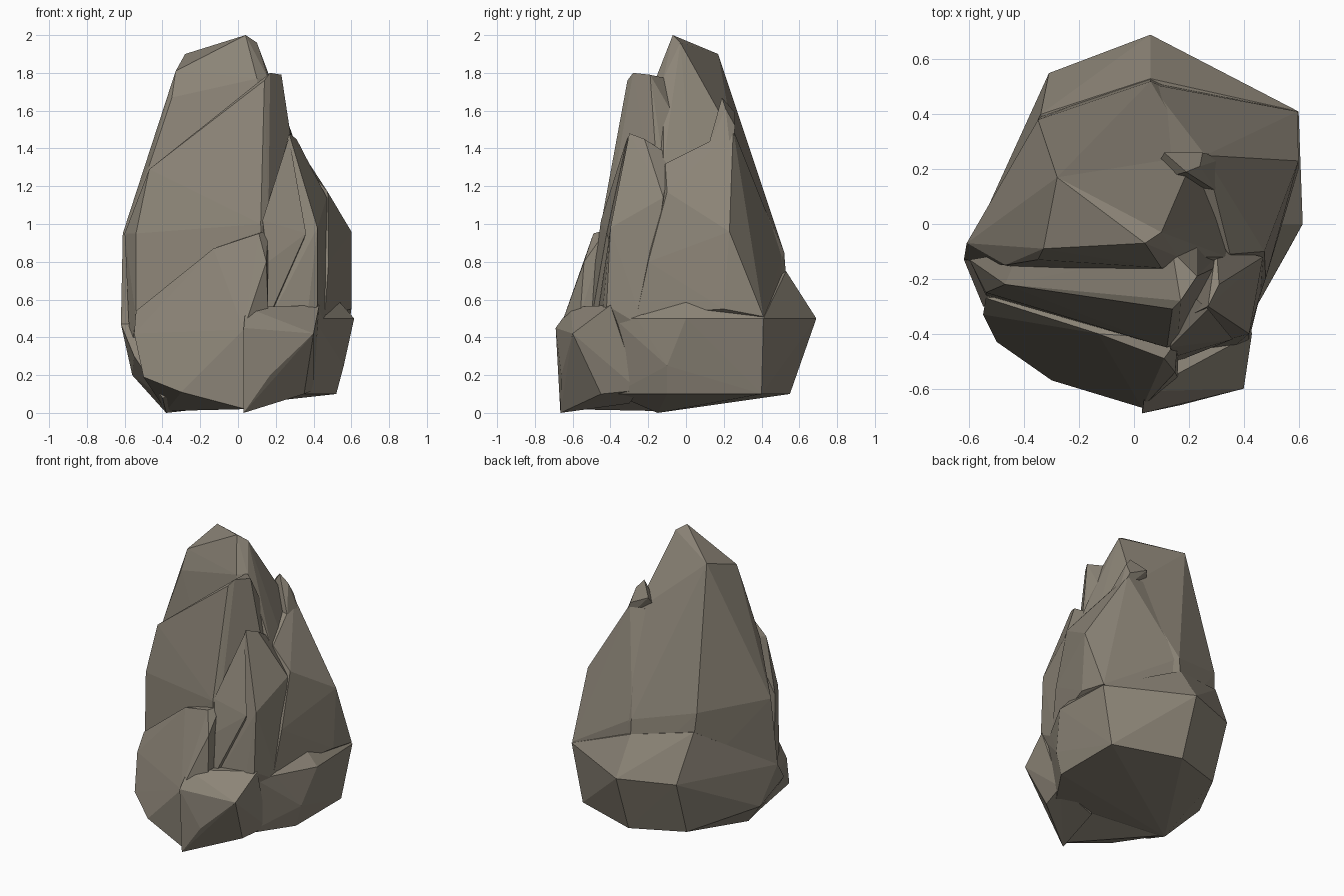
import bpy, bmesh

stone = bpy.data.materials.new("warm grey stone")
stone.diffuse_color = (0.265, 0.235, 0.187, 1)


def chunk(name, pts):
    """Flat-faced convex boulder chunk through a few corner points."""
    bm = bmesh.new()
    for p in pts:
        bm.verts.new(p)
    bmesh.ops.convex_hull(bm, input=bm.verts)
    loose = [v for v in bm.verts if not v.link_faces]
    bmesh.ops.delete(bm, geom=loose, context='VERTS')
    bmesh.ops.recalc_face_normals(bm, faces=bm.faces)
    me = bpy.data.meshes.new(name)
    bm.to_mesh(me)
    bm.free()
    me.materials.append(stone)
    ob = bpy.data.objects.new(name, me)
    bpy.context.collection.objects.link(ob)
    return ob


# main upper mass with the summit
rock = chunk("rock", [
    (0.04, -0.07, 2.0), (0.10, -0.03, 1.96), (-0.28, 0.17, 1.90), (-0.33, -0.09, 1.81),
    (0.02, 0.26, 1.52), (0.22, 0.25, 1.46), (0.16, -0.12, 1.77), (0.30, 0.02, 1.38),
    (-0.35, -0.13, 1.67), (0.10, -0.16, 1.77),
    (-0.47, -0.15, 1.31), (-0.61, -0.07, 0.95), (-0.35, 0.38, 0.95),
    (0.06, 0.52, 0.85), (0.34, -0.12, 1.32), (0.40, 0.25, 0.95), (0.40, -0.15, 0.95),
    (-0.62, -0.13, 0.47), (-0.31, 0.42, 0.45), (0.06, 0.55, 0.45),
    (0.45, 0.35, 0.45), (0.45, 0.0, 0.45), (0.2, -0.3, 0.45)])

# right shoulder
shoulder = chunk("right_shoulder", [
    (0.26, 0.25, 1.50), (0.35, -0.11, 1.32), (0.475, -0.10, 1.17), (0.60, 0.23, 0.96),
    (0.49, -0.03, 1.02), (0.48, -0.20, 0.80), (0.05, 0.25, 1.50), (0.06, 0.51, 0.85),
    (0.595, 0.41, 0.51), (0.60, 0.20, 0.55), (0.52, 0.0, 0.60), (0.46, -0.26, 0.52),
    (0.06, 0.53, 0.5), (0.0, 0.0, 0.5), (0.0, 0.0, 1.2)])

# wide base
base = chunk("base", [
    (0.06, 0.69, 0.50), (-0.31, 0.55, 0.50), (0.60, 0.41, 0.50), (0.615, 0.0, 0.50),
    (0.50, 0.0, 0.63), (0.52, 0.40, 0.10), (0.52, -0.10, 0.10), (0.06, 0.55, 0.10),
    (-0.30, 0.42, 0.12), (-0.38, -0.15, 0.0), (-0.56, -0.02, 0.2), (-0.62, -0.13, 0.47),
    (-0.55, -0.30, 0.30), (0.06, 0.53, 0.75), (-0.34, 0.40, 0.82), (0.56, -0.10, 0.25),
    (0.47, -0.26, 0.50), (0.40, -0.38, 0.50), (0.33, -0.38, 0.10), (-0.4, -0.35, 0.08)])

# tall front slab with a slanted top edge
slab = chunk("front_slab", [
    (0.14, -0.31, 1.76), (0.17, -0.28, 1.80), (0.23, -0.19, 1.79), (0.14, -0.10, 1.77),
    (0.23, -0.08, 1.60), (0.30, -0.12, 1.32), (0.38, -0.12, 0.8),
    (-0.47, -0.22, 1.29), (-0.42, -0.10, 1.32), (-0.60, -0.13, 0.95), (-0.54, -0.25, 0.95),
    (0.12, -0.45, 1.0), (0.16, -0.43, 0.95), (0.15, -0.46, 0.4),
    (-0.54, -0.26, 0.5), (-0.57, -0.16, 0.3), (0.2, -0.1, 0.4)])

# lower front layer
ledge = chunk("front_ledge", [
    (-0.13, -0.40, 0.87), (0.11, -0.49, 0.95), (0.16, -0.42, 0.97), (0.15, -0.54, 0.80),
    (0.16, -0.56, 0.52), (0.03, -0.61, 0.56), (0.03, -0.67, 0.44), (0.04, -0.65, 0.02),
    (-0.30, -0.57, 0.11), (-0.50, -0.43, 0.19), (-0.55, -0.33, 0.42), (-0.54, -0.27, 0.54),
    (-0.15, -0.30, 0.05), (-0.38, -0.15, 0.01), (0.15, -0.2, 0.1), (0.1, -0.2, 0.8)])

# pointed pillar on the front right
pillar = chunk("right_pillar", [
    (0.27, -0.30, 1.48), (0.31, -0.22, 1.45), (0.15, -0.36, 1.03), (0.42, -0.40, 0.98),
    (0.43, -0.25, 1.0), (0.42, -0.42, 0.57), (0.17, -0.47, 0.50), (0.30, -0.08, 1.36),
    (0.36, -0.45, 0.45), (0.47, -0.22, 0.45), (0.2, -0.15, 0.45), (0.47, -0.12, 1.14)])

# narrow rib leaning on the pillar
rib = chunk("pillar_rib", [
    (0.27, -0.31, 1.46), (0.13, -0.45, 1.02), (0.16, -0.48, 0.80), (0.16, -0.50, 0.50),
    (0.36, -0.42, 0.95), (0.2, -0.25, 0.5), (0.2, -0.25, 1.2)])

# foot block at the front
foot = chunk("foot", [
    (0.03, -0.69, 0.45), (0.04, -0.61, 0.56), (0.15, -0.57, 0.50), (0.38, -0.50, 0.50),
    (0.40, -0.60, 0.42), (0.43, -0.40, 0.57), (0.17, -0.66, 0.20), (0.03, -0.665, 0.0),
    (0.35, -0.45, 0.10), (0.40, -0.25, 0.12), (0.1, -0.3, 0.05), (0.2, -0.3, 0.55)])

# small spur on the back right shoulder
spur = chunk("shoulder_spur", [
    (0.19, 0.19, 1.67), (0.24, 0.21, 1.61), (0.11, 0.26, 1.59), (0.25, 0.26, 1.52),
    (0.30, 0.12, 1.42), (0.33, 0.24, 1.35), (0.05, 0.15, 1.4)])

# fuse all chunks into one faceted rock
bpy.context.view_layer.objects.active = rock
for part in (shoulder, base, slab, ledge, pillar, rib, foot, spur):
    mod = rock.modifiers.new("fuse", 'BOOLEAN')
    mod.operation = 'UNION'
    mod.solver = 'EXACT'
    mod.object = part
    bpy.ops.object.modifier_apply(modifier=mod.name)
    bpy.data.objects.remove(part)
for f in rock.data.polygons:
    f.use_smooth = False
